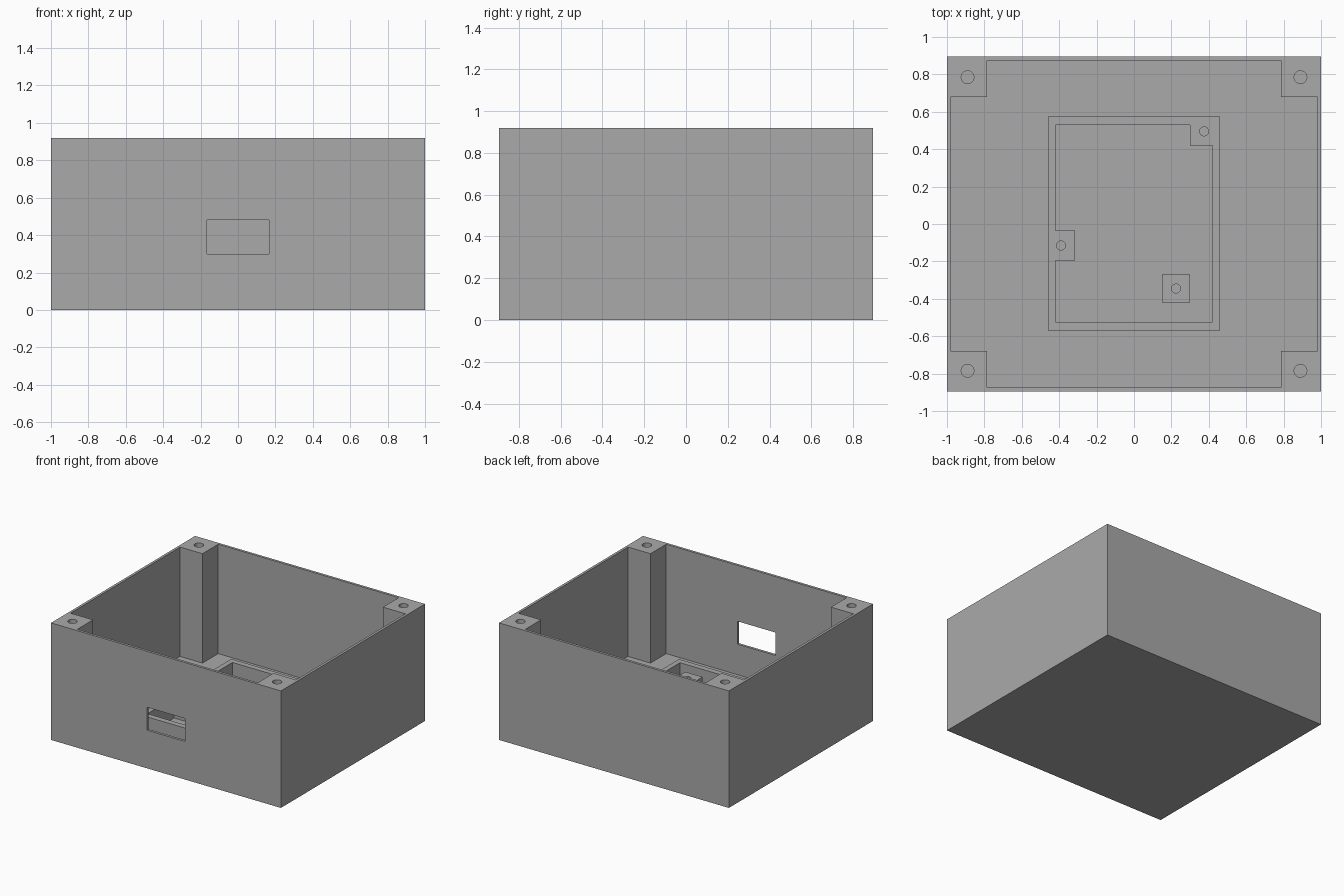
import bpy

cube = bpy.data.objects.get("Cube")
if cube:
    bpy.data.objects.remove(cube, do_unlink=True)

grey = bpy.data.materials.new("plain grey")
grey.use_nodes = True
GREY = (0.4, 0.4, 0.4, 1)
grey.diffuse_color = GREY
grey.node_tree.nodes["Principled BSDF"].inputs["Base Color"].default_value = GREY


def box(name, x0, x1, y0, y1, z0, z1):
    bpy.ops.mesh.primitive_cube_add(size=1, location=((x0 + x1) / 2, (y0 + y1) / 2, (z0 + z1) / 2))
    ob = bpy.context.object
    ob.name = name
    ob.scale = (x1 - x0, y1 - y0, z1 - z0)
    bpy.ops.object.transform_apply(location=True, rotation=False, scale=True)
    ob.data.materials.append(grey)
    return ob


def hole(x, y, radius, z0, z1):
    bpy.ops.mesh.primitive_cylinder_add(vertices=32, radius=radius, depth=z1 - z0,
                                        location=(x, y, (z0 + z1) / 2))
    ob = bpy.context.object
    ob.name = "screw_hole_cutter"
    ob.data.materials.append(grey)
    return ob


def combine(target, tool, operation):
    mod = target.modifiers.new("shape", 'BOOLEAN')
    mod.operation = operation
    mod.solver = 'EXACT'
    mod.object = tool
    bpy.context.view_layer.objects.active = target
    bpy.ops.object.modifier_apply(modifier=mod.name)
    bpy.data.objects.remove(tool, do_unlink=True)


HALF_Y, TOP, FLOOR, RIM = 0.895, 0.92, 0.06, 0.22

# Enclosure: two crossing cavities leave a solid post in every corner
case = box("enclosure", -1, 1, -HALF_Y, HALF_Y, 0, TOP)
cavity = box("cavity_cutter", -0.98, 0.98, -0.68, 0.68, FLOOR, 1.2)
combine(cavity, box("cavity_arm", -0.785, 0.785, -0.875, 0.875, FLOOR, 1.2), 'UNION')
combine(case, cavity, 'DIFFERENCE')

# Connector window in the front wall
combine(case, box("window_cutter", -0.165, 0.165, -1, -0.8, 0.3, 0.48), 'DIFFERENCE')

# Screw holes in the corner posts
for sx in (-1, 1):
    for sy in (-1, 1):
        combine(case, hole(sx * 0.89, sy * 0.785, 0.034, 0.5, 1), 'DIFFERENCE')

# Raised board frame on the floor
frame = box("board_frame", -0.46, 0.46, -0.57, 0.575, FLOOR, RIM)
combine(frame, box("frame_cutter", -0.42, 0.42, -0.525, 0.53, 0, 0.4), 'DIFFERENCE')

# Board supports joined to the frame, and one standing free
combine(frame, box("corner_support", 0.3, 0.44, 0.42, 0.55, FLOOR, RIM), 'UNION')
combine(frame, box("side_support", -0.44, -0.315, -0.195, -0.035, FLOOR, RIM), 'UNION')
post = box("board_support", 0.15, 0.3, -0.42, -0.27, FLOOR, RIM)
for part, x, y in ((frame, 0.375, 0.495), (frame, -0.39, -0.115), (post, 0.225, -0.345)):
    combine(part, hole(x, y, 0.024, 0.08, 0.4), 'DIFFERENCE')
